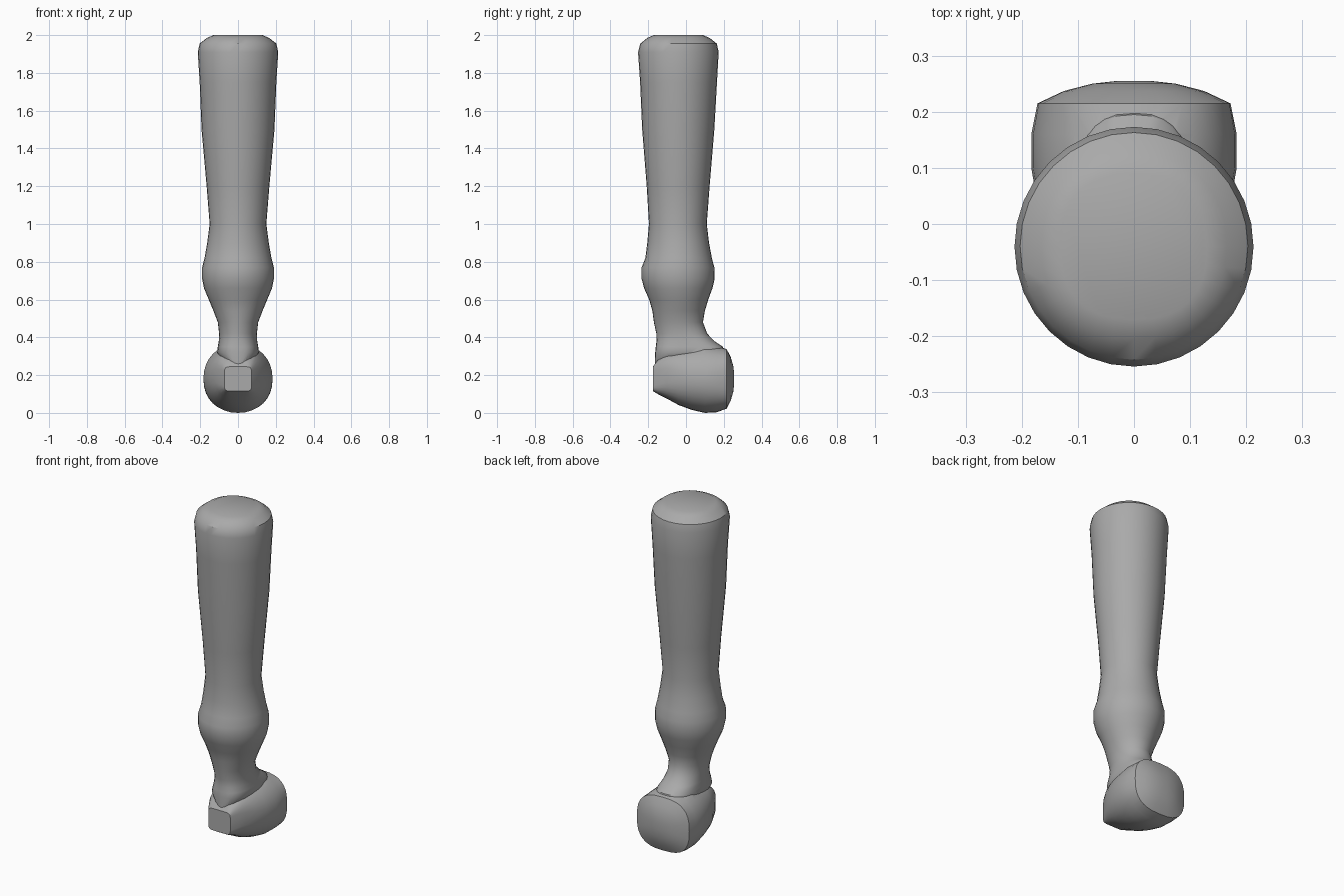
import bpy, bmesh, math

cube = bpy.data.objects.get("Cube")
if cube:
    bpy.data.objects.remove(cube, do_unlink=True)

grey = bpy.data.materials.new("plain grey")
grey.use_nodes = True
colour = (0.4, 0.4, 0.4, 1)
grey.diffuse_color = colour
grey.node_tree.nodes["Principled BSDF"].inputs["Base Color"].default_value = colour

SIDES = 32


def oval(a, b, power):
    """Points of a rounded-square outline with half sizes a and b."""
    points = []
    for i in range(SIDES):
        t = math.tau * i / SIDES
        c, s = math.cos(t), math.sin(t)
        points.append((a * math.copysign(abs(c) ** (2 / power), c),
                       b * math.copysign(abs(s) ** (2 / power), s)))
    return points


def loft(name, rings):
    """Skin a closed solid over a row of outlines."""
    bm = bmesh.new()
    rows = [[bm.verts.new(p) for p in ring] for ring in rings]
    for low, high in zip(rows, rows[1:]):
        for i in range(SIDES):
            j = (i + 1) % SIDES
            bm.faces.new((low[i], low[j], high[j], high[i]))
    bm.faces.new(rows[0])
    bm.faces.new(rows[-1])
    bmesh.ops.recalc_face_normals(bm, faces=bm.faces)
    mesh = bpy.data.meshes.new(name)
    bm.to_mesh(mesh)
    bm.free()
    mesh.materials.append(grey)
    obj = bpy.data.objects.new(name, mesh)
    bpy.context.collection.objects.link(obj)
    return obj


# Handle: height, half width, front, back, squareness
handle_profile = [
    (0.25, 0.075, -0.165, 0.15, 2), (0.32, 0.11, -0.163, 0.205, 2.8),
    (0.35, 0.107, -0.16, 0.195, 2.6), (0.38, 0.102, -0.156, 0.15, 2.3),
    (0.42, 0.1, -0.157, 0.112, 2), (0.48, 0.107, -0.17, 0.09, 2),
    (0.54, 0.13, -0.178, 0.1, 2), (0.6, 0.155, -0.195, 0.118, 2),
    (0.66, 0.18, -0.222, 0.14, 2), (0.71, 0.19, -0.235, 0.152, 2),
    (0.77, 0.19, -0.235, 0.15, 2), (0.82, 0.177, -0.215, 0.137, 2),
    (0.9, 0.163, -0.205, 0.122, 2), (1.0, 0.15, -0.196, 0.11, 2),
    (1.2, 0.166, -0.208, 0.125, 2), (1.5, 0.193, -0.232, 0.15, 2),
    (1.75, 0.203, -0.243, 0.164, 2), (1.91, 0.213, -0.254, 0.173, 2),
    (1.955, 0.203, -0.242, 0.163, 2), (1.985, 0.165, -0.205, 0.125, 2.2),
    (2.0, 0.13, -0.17, 0.09, 2.5),
]
handle = loft("handle", [
    [(x, (front + back) / 2 + y, z)
     for x, y in oval(half, (back - front) / 2, power)]
    for z, half, front, back, power in handle_profile])

# Head: depth, half width, bottom, top, squareness
head_profile = [
    (-0.175, 0.072, 0.115, 0.245, 7), (-0.15, 0.09, 0.1, 0.28, 4),
    (-0.1, 0.12, 0.075, 0.32, 2.8), (-0.04, 0.15, 0.042, 0.34, 2.3),
    (0.03, 0.171, 0.016, 0.355, 2.1), (0.1, 0.183, 0, 0.365, 2.1),
    (0.16, 0.183, 0.003, 0.355, 2.2), (0.215, 0.172, 0.022, 0.338, 2.8),
    (0.237, 0.125, 0.065, 0.295, 2.6), (0.25, 0.075, 0.11, 0.25, 2.3),
    (0.255, 0.03, 0.155, 0.21, 2),
]
head = loft("head", [
    [(x, y, (bottom + top) / 2 + z)
     for x, z in oval(half, (top - bottom) / 2, power)]
    for y, half, bottom, top, power in head_profile])

# Merge both parts into one skin
union = handle.modifiers.new("join head", "BOOLEAN")
union.operation = "UNION"
union.solver = "EXACT"
union.object = head
bpy.context.view_layer.objects.active = handle
handle.select_set(True)
bpy.ops.object.modifier_apply(modifier=union.name)
bpy.data.objects.remove(head, do_unlink=True)
handle.name = "hammer"
bpy.ops.object.shade_smooth_by_angle(angle=math.radians(35))
